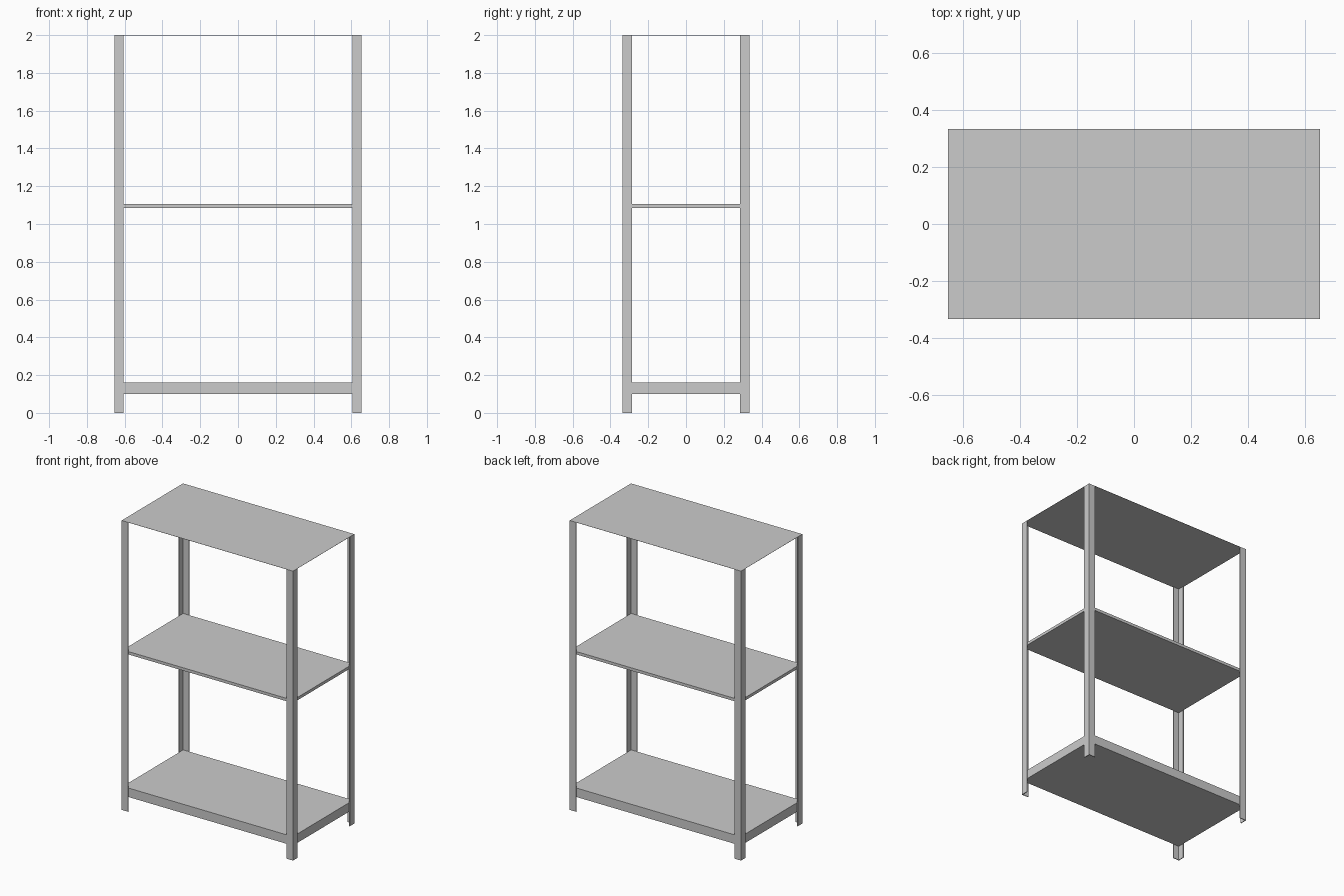
import bpy, bmesh

if "Cube" in bpy.data.objects:
    bpy.data.objects.remove(bpy.data.objects["Cube"])

HX, HY, H = 0.655, 0.335, 2.0   # half width, half depth, height
LEG, T = 0.05, 0.005            # angle-post flange width and sheet thickness


def make_object(name, bm):
    bmesh.ops.recalc_face_normals(bm, faces=bm.faces)
    mesh = bpy.data.meshes.new(name)
    bm.to_mesh(mesh)
    bm.free()
    obj = bpy.data.objects.new(name, mesh)
    bpy.context.collection.objects.link(obj)
    return obj


def angle_post(name, sx, sy):
    """L-shaped upright with its corner on the outside of the rack."""
    profile = [(0, 0), (LEG, 0), (LEG, T), (T, T), (T, LEG), (0, LEG)]
    bm = bmesh.new()
    verts = [bm.verts.new((sx * (HX - u), sy * (HY - v), 0)) for u, v in profile]
    face = bm.faces.new(verts)
    ext = bmesh.ops.extrude_face_region(bm, geom=[face])
    top = [g for g in ext["geom"] if isinstance(g, bmesh.types.BMVert)]
    bmesh.ops.translate(bm, verts=top, vec=(0, 0, H - 0.001))
    return make_object(name, bm)


def shelf(name, z0, z1, inset):
    """Closed shelf box between two heights."""
    bm = bmesh.new()
    bmesh.ops.create_cube(bm, size=1)
    for v in bm.verts:
        v.co.x *= 2 * (HX - inset)
        v.co.y *= 2 * (HY - inset)
        v.co.z = z1 if v.co.z > 0 else z0
    return make_object(name, bm)


# Four corner uprights
for x_name, sx in (("left", -1), ("right", 1)):
    for y_name, sy in (("front", -1), ("back", 1)):
        angle_post(f"{y_name}_{x_name}_post", sx, sy)

# Shelves sit inside the uprights; the thin top sheet covers them
shelf("bottom_shelf", 0.10, 0.162, T)
shelf("middle_shelf", 1.085, 1.105, T)
shelf("top_sheet", H - 0.001, H, 0)
